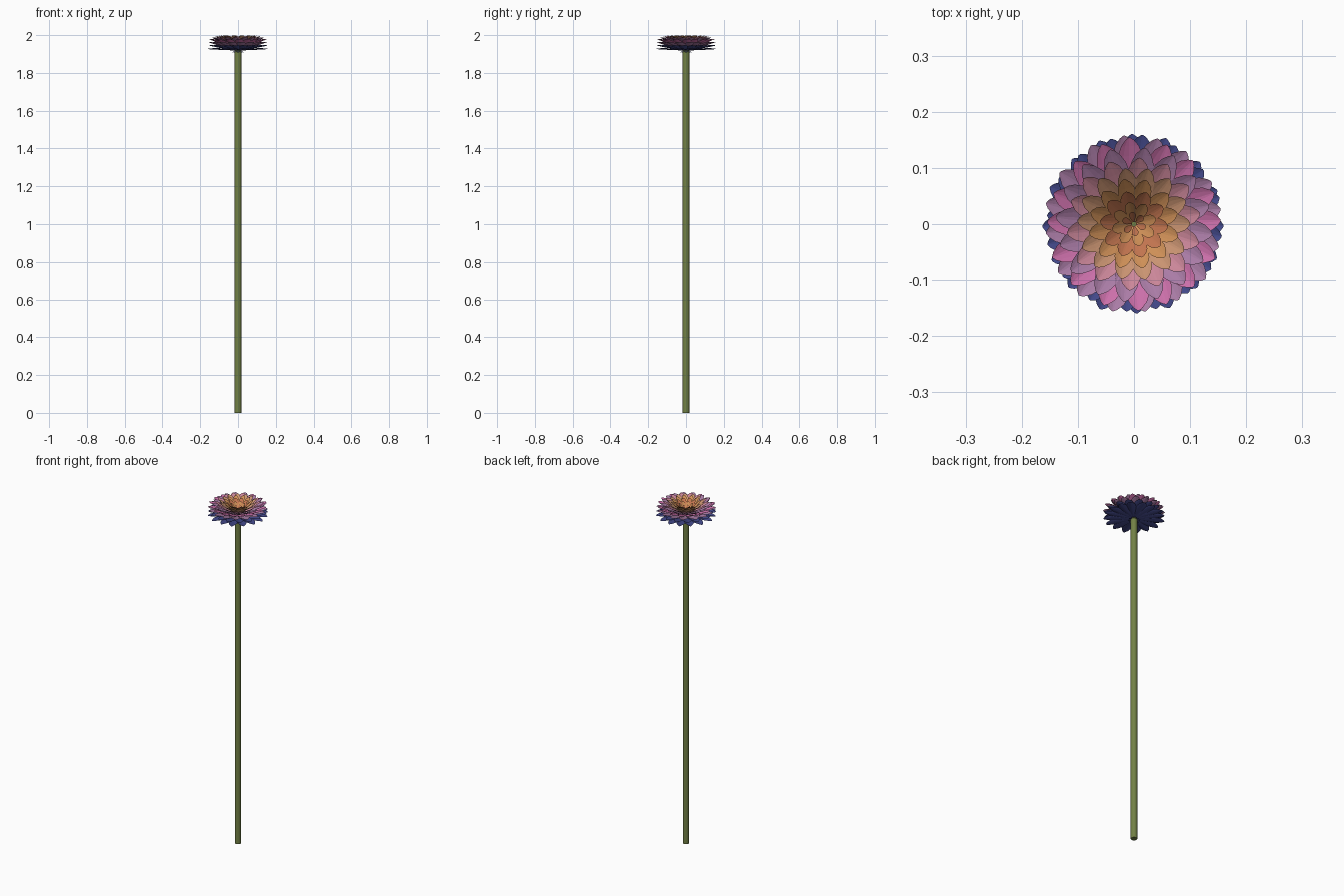
import bpy, bmesh, math, random
from mathutils import Matrix, Vector

if "Cube" in bpy.data.objects:
    bpy.data.objects.remove(bpy.data.objects["Cube"])

random.seed(4)


def material(name, rgb):
    m = bpy.data.materials.new(name)
    m.diffuse_color = (*rgb, 1)
    m.use_nodes = True
    m.node_tree.nodes["Principled BSDF"].inputs["Base Color"].default_value = m.diffuse_color
    return m


MATS = {
    "green": material("stem green", (0.17, 0.22, 0.06)),
    "navy": material("navy blue", (0.055, 0.065, 0.25)),
    "mauve": material("mauve", (0.40, 0.20, 0.38)),
    "pink": material("pink", (0.60, 0.16, 0.40)),
    "rose": material("dusty rose", (0.60, 0.24, 0.32)),
    "tan": material("peach tan", (0.60, 0.30, 0.17)),
    "orange": material("orange", (0.65, 0.29, 0.10)),
    "rust": material("rust orange", (0.58, 0.19, 0.085)),
}


def finish(bm, name, mat):
    me = bpy.data.meshes.new(name)
    bm.to_mesh(me)
    bm.free()
    ob = bpy.data.objects.new(name, me)
    me.materials.append(MATS[mat])
    bpy.context.collection.objects.link(ob)
    return ob


# Petal outline: (fraction along the petal, fraction of half width)
OUTLINE = [(0, .2), (.2, .5), (.4, .82), (.6, 1), (.78, .93), (.9, .66), (.97, .32), (1, .06)]
# Across the petal: flat central rib between two creases, raised edges
ACROSS = [(-1, .36), (-.55, .13), (-.12, 0), (.12, 0), (.55, .13), (1, .36)]


def petal(bm, angle, r1, z0, z1, half, power):
    rows = []
    for t, w in OUTLINE:
        row = []
        for v, lift in ACROSS:
            r = 0.004 + (r1 - 0.004) * t
            z = z0 + (z1 - z0) * t ** power + lift * half * w * 0.8
            p = Matrix.Rotation(angle, 3, 'Z') @ Vector((r, v * half * w, min(z, 2.0)))
            row.append(bm.verts.new(p))
        rows.append(row)
    for a, b in zip(rows, rows[1:]):
        for i in range(len(ACROSS) - 1):
            bm.faces.new((a[i], b[i], b[i + 1], a[i + 1]))


# Petal rings from the outside in:
# name, colour, count, tip radius, base z, tip z, half width, curve power
LAYERS = [
    ("lowest_petals", "navy", 16, .164, 1.919, 1.926, .026, 1.5),
    ("lower_petals", "navy", 16, .160, 1.921, 1.945, .026, 1.5),
    ("outer_mauve_petals", "mauve", 16, .161, 1.923, 1.963, .026, 1.4),
    ("outer_pink_petals", "pink", 16, .157, 1.925, 1.980, .024, 1.3),
    ("middle_mauve_petals", "mauve", 16, .141, 1.927, 1.988, .022, 1.25),
    ("rose_petals", "rose", 14, .122, 1.929, 1.994, .021, 1.2),
    ("tan_petals", "tan", 14, .103, 1.931, 1.998, .018, 1.2),
    ("orange_petals", "orange", 12, .082, 1.933, 1.998, .016, 1.15),
    ("rust_petals", "rust", 10, .061, 1.935, 1.992, .014, 1.1),
    ("inner_orange_petals", "orange", 8, .041, 1.937, 1.982, .010, 1.1),
    ("centre_petals", "rust", 6, .022, 1.939, 1.970, .006, 1.0),
]
for k, (name, mat, n, r1, z0, z1, half, power) in enumerate(LAYERS):
    bm = bmesh.new()
    for i in range(n):
        a = (i + 0.5 * (k % 2)) * math.tau / n + k * 0.07 + random.uniform(-.04, .04)
        petal(bm, a, r1 * random.uniform(.97, 1.0), z0, z1, half, power)
    finish(bm, name, mat)

# Small sepals under the head
bm = bmesh.new()
for i in range(8):
    petal(bm, i * math.tau / 8, .032, 1.917, 1.908, .009, 1)
finish(bm, "sepals", "navy")

# Stem
bm = bmesh.new()
bmesh.ops.create_cone(bm, cap_ends=True, segments=16, radius1=.0175, radius2=.0175,
                      depth=1.92, matrix=Matrix.Translation((0, 0, .96)))
stem = finish(bm, "stem", "green")
bpy.context.view_layer.objects.active = stem
stem.select_set(True)
bpy.ops.object.shade_smooth_by_angle()
